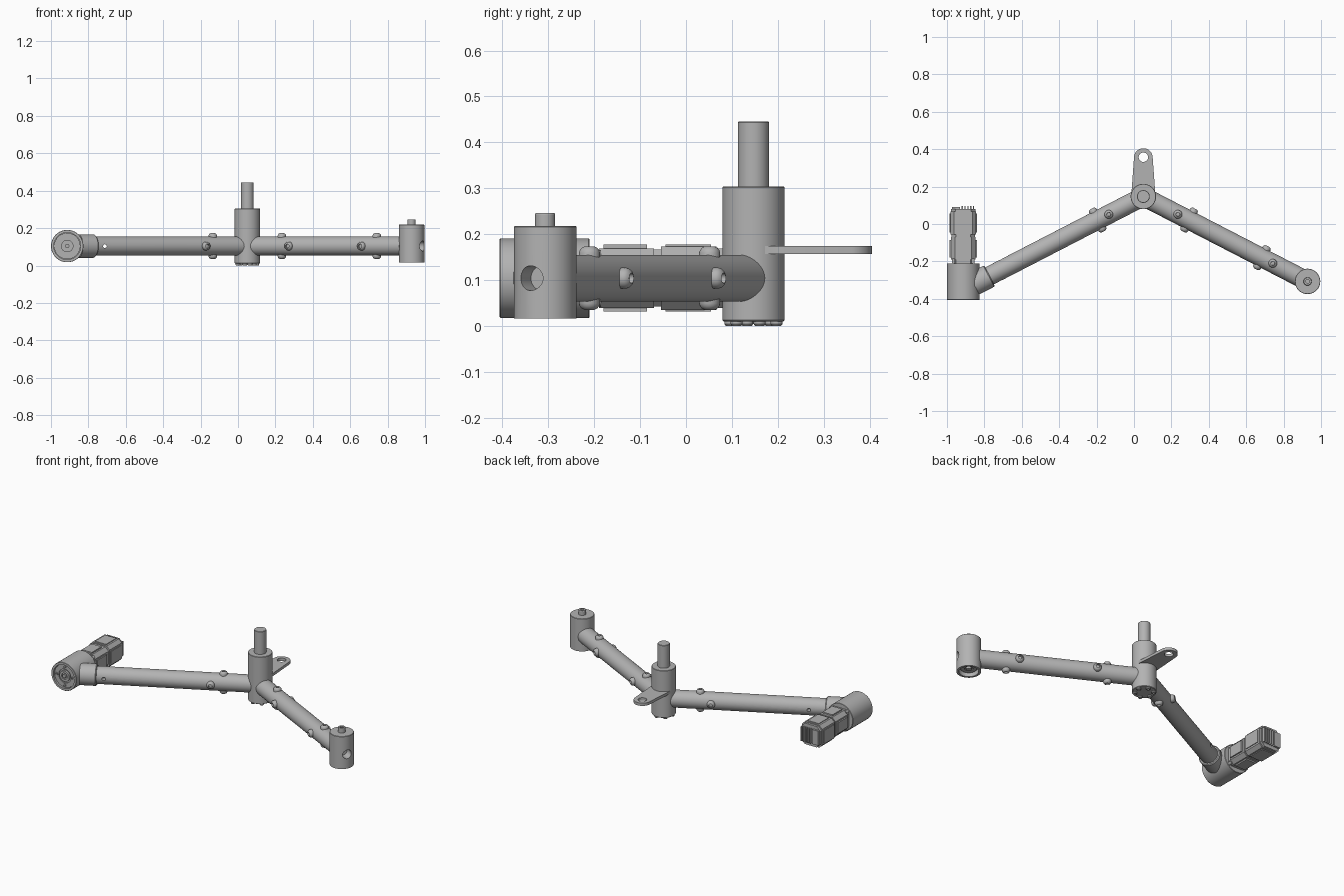
import bpy, bmesh
from math import sin, cos, pi, radians
from mathutils import Vector, Matrix

cube = bpy.data.objects.get("Cube")
if cube:
    bpy.data.objects.remove(cube)

grey = bpy.data.materials.new("machined grey")
grey.use_nodes = True
GREY = (0.45, 0.45, 0.45, 1)
grey.diffuse_color = GREY
grey.node_tree.nodes["Principled BSDF"].inputs["Base Color"].default_value = GREY

Z = Vector((0, 0, 1))
Y = Vector((0, 1, 0))


def finish(name, bm, matrix=Matrix()):
    """Turn a bmesh into a smooth-by-angle object."""
    bmesh.ops.recalc_face_normals(bm, faces=bm.faces)
    me = bpy.data.meshes.new(name)
    bm.to_mesh(me)
    bm.free()
    me.transform(matrix)
    me.materials.append(grey)
    me.shade_smooth()
    me.set_sharp_from_angle(angle=radians(30))
    ob = bpy.data.objects.new(name, me)
    bpy.context.collection.objects.link(ob)
    return ob


def lathe(name, origin, axis, profile, sides=48):
    """Revolve (radius, height) points about an axis; both ends close."""
    bm = bmesh.new()
    rings = []
    for r, h in profile:
        rings.append([bm.verts.new((r * cos(2 * pi * i / sides), r * sin(2 * pi * i / sides), h))
                      for i in range(sides)])
    for a, b in zip(rings, rings[1:]):
        for i in range(sides):
            j = (i + 1) % sides
            bm.faces.new((a[i], a[j], b[j], b[i]))
    bm.faces.new(rings[0])
    bm.faces.new(rings[-1])
    turn = Vector(axis).to_track_quat('Z', 'Y').to_matrix().to_4x4()
    return finish(name, bm, Matrix.Translation(origin) @ turn)


def rod(name, origin, axis, radius, start, end, sides=48):
    return lathe(name, origin, axis, [(radius, start), (radius, end)], sides)


def prism(name, outline, z0, z1, matrix=Matrix()):
    bm = bmesh.new()
    low = [bm.verts.new((x, y, z0)) for x, y in outline]
    high = [bm.verts.new((x, y, z1)) for x, y in outline]
    bm.faces.new(low)
    bm.faces.new(high)
    for i in range(len(low)):
        j = (i + 1) % len(low)
        bm.faces.new((low[i], low[j], high[j], high[i]))
    return finish(name, bm, matrix)


def box(name, lo, hi):
    bm = bmesh.new()
    bmesh.ops.create_cube(bm, size=1)
    lo, hi = Vector(lo), Vector(hi)
    return finish(name, bm, Matrix.Translation((lo + hi) / 2) @ Matrix.Diagonal((*(hi - lo), 1)))


def cut(target, cutter):
    """Subtract the cutter and discard it."""
    mod = target.modifiers.new("cut", 'BOOLEAN')
    mod.operation = 'DIFFERENCE'
    mod.object = cutter
    bpy.context.view_layer.objects.active = target
    bpy.ops.object.modifier_apply(modifier=mod.name)
    bpy.data.objects.remove(cutter)
    target.data.set_sharp_from_angle(angle=radians(30))


def button_bolt(name, origin, axis, seat):
    """Domed screw head with a socket."""
    dome = [(0.023, seat - 0.012), (0.023, seat + 0.004), (0.021, seat + 0.010),
            (0.017, seat + 0.015), (0.011, seat + 0.018), (0.010, seat + 0.008)]
    lathe(name, origin, axis, dome, 24)


MID = 0.104
hub = Vector((0.05, 0.147, MID))
tilt = radians(27.3)
arm_left = Vector((cos(tilt), -sin(tilt), 0))
arm_right = Vector((-cos(tilt), -sin(tilt), 0))
TUBE = 0.051

# Central hub, shaft and base screws
lathe("hub", hub, Z, [(0.065, -0.094), (0.068, -0.091), (0.068, 0.198), (0.066, 0.2)], 64)
lathe("hub_shaft", hub, Z, [(0.034, 0.19), (0.034, 0.339), (0.032, 0.341)])
for k in range(6):
    a = radians(15 + 60 * k)
    p = hub + Vector((sin(a), cos(a), 0)) * 0.052
    lathe("hub_base_screw", p, -Z, [(0.013, 0.09), (0.013, 0.1), (0.010, 0.104),
                                    (0.006, 0.104), (0.006, 0.098)], 16)

# Tapered tab with an eye
outline = []
for cx, cy, r, start in ((0.05, 0.355, 0.05, 0.05), (0.05, 0.155, 0.066, 1.05)):
    for i in range(25):
        a = pi * (start + 0.9 * i / 24)
        outline.append((cx + r * cos(a), cy + r * sin(a)))
tab = prism("hub_tab", outline, 0.157, 0.174)
cut(tab, rod("tab_hole", (0.05, 0.357, 0), Z, 0.025, 0.1, 0.25))

# Arm tubes
rod("left_arm_tube", hub, arm_left, TUBE, 0.02, 0.94, 64)
right_tube = rod("right_arm_tube", hub, arm_right, TUBE, 0.02, 0.99, 64)
cut(right_tube, rod("pin_hole", hub + arm_right * 0.857, Y, 0.010, -0.1, 0.1, 20))

# Button screws through the tubes: sides at one distance, top and bottom at another
for name, along, side_at, top_at in (("left_arm_screw", arm_left, 0.275, 0.208),
                                     ("left_arm_screw", arm_left, 0.713, 0.779),
                                     ("right_arm_screw", arm_right, 0.275, 0.208)):
    across = Z.cross(along)
    for s in (1, -1):
        button_bolt(name, hub + along * side_at, across * s, TUBE)
        button_bolt(name, hub + along * top_at, Z * s, TUBE)

# Left arm end post, with a recessed underside and a bore facing outward
post = Vector((0.928, -0.307, 0))
body = lathe("left_post", post, Z, [(0.036, 0.045), (0.055, 0.045), (0.055, 0.016), (0.068, 0.016),
                                    (0.068, 0.216), (0.066, 0.218)], 64)
cut(body, rod("bore", post + Z * MID, arm_left, 0.027, 0.015, 0.1, 32))
lathe("left_post_pin", post, Z, [(0.022, 0.21), (0.022, 0.243), (0.020, 0.246),
                                 (0.010, 0.246), (0.010, 0.232)], 32)
lathe("left_post_bearing", post, -Z, [(0.045, -0.05), (0.045, -0.034), (0.024, -0.034),
                                      (0.024, -0.04), (0.016, -0.04), (0.016, -0.028)], 32)

# Right arm collar and motor housing
lathe("right_collar", hub, arm_right, [(0.058, 0.925), (0.063, 0.93), (0.063, 1.02)], 64)
axle = Vector((-0.913, 0, MID))
lathe("motor_housing", axle, Y, [(0.072, -0.387), (0.072, -0.406), (0.085, -0.406), (0.0865, -0.404),
                                 (0.0865, -0.212), (0.085, -0.21)], 64)
lathe("output_flange", axle, -Y, [(0.07, 0.38), (0.07, 0.396), (0.042, 0.396), (0.042, 0.388),
                                  (0.033, 0.388), (0.033, 0.4), (0.019, 0.4), (0.019, 0.392),
                                  (0.011, 0.392), (0.011, 0.402)])
for k in range(4):
    a = k * pi / 2
    lathe("flange_screw", axle + Vector((cos(a), 0, sin(a))) * 0.057, -Y,
          [(0.009, 0.39), (0.009, 0.401), (0.005, 0.401), (0.005, 0.395)], 16)

# Motor body: a row of chamfered square sections
to_y = Matrix.Translation(axle) @ Matrix.Rotation(-pi / 2, 4, 'X')


def section(name, half, chamfer, y0, y1):
    c = half - chamfer
    pts = [(half, -c), (half, c), (c, half), (-c, half),
           (-half, c), (-half, -c), (-c, -half), (c, -half)]
    prism(name, pts, y0, y1, to_y)


section("motor_flange", 0.060, 0.02, -0.215, -0.19)
section("motor_gearbox", 0.065, 0.022, -0.19, -0.07)
section("motor_neck", 0.062, 0.022, -0.07, -0.055)
section("motor_case", 0.069, 0.02, -0.055, 0.066)
section("motor_end_cap", 0.065, 0.024, 0.066, 0.08)

# Raised pads, corner screws and end fins on the motor
for k in range(4):
    a = k * pi / 2
    spin = Matrix.Translation(axle) @ Matrix.Rotation(a, 4, 'Y') @ Matrix.Translation(-axle)
    for y0, y1, w in ((-0.18, -0.085, 0.034), (-0.045, 0.055, 0.038)):
        pad = box("motor_pad", axle + Vector((-w, y0, 0.05)), axle + Vector((w, y1, 0.073)))
        pad.data.transform(spin)
    d = Vector((cos(a + pi / 4), 0, sin(a + pi / 4)))
    rod("motor_corner_screw", axle + d * 0.074, Y, 0.009, -0.212, -0.185, 16)
box("motor_connector", axle + Vector((-0.06, 0.07, -0.045)), axle + Vector((-0.018, 0.092, 0.045)))
for k in range(5):
    x = -0.008 + 0.015 * k
    box("motor_fin", axle + Vector((x, 0.07, -0.045)), axle + Vector((x + 0.006, 0.097, 0.045)))
